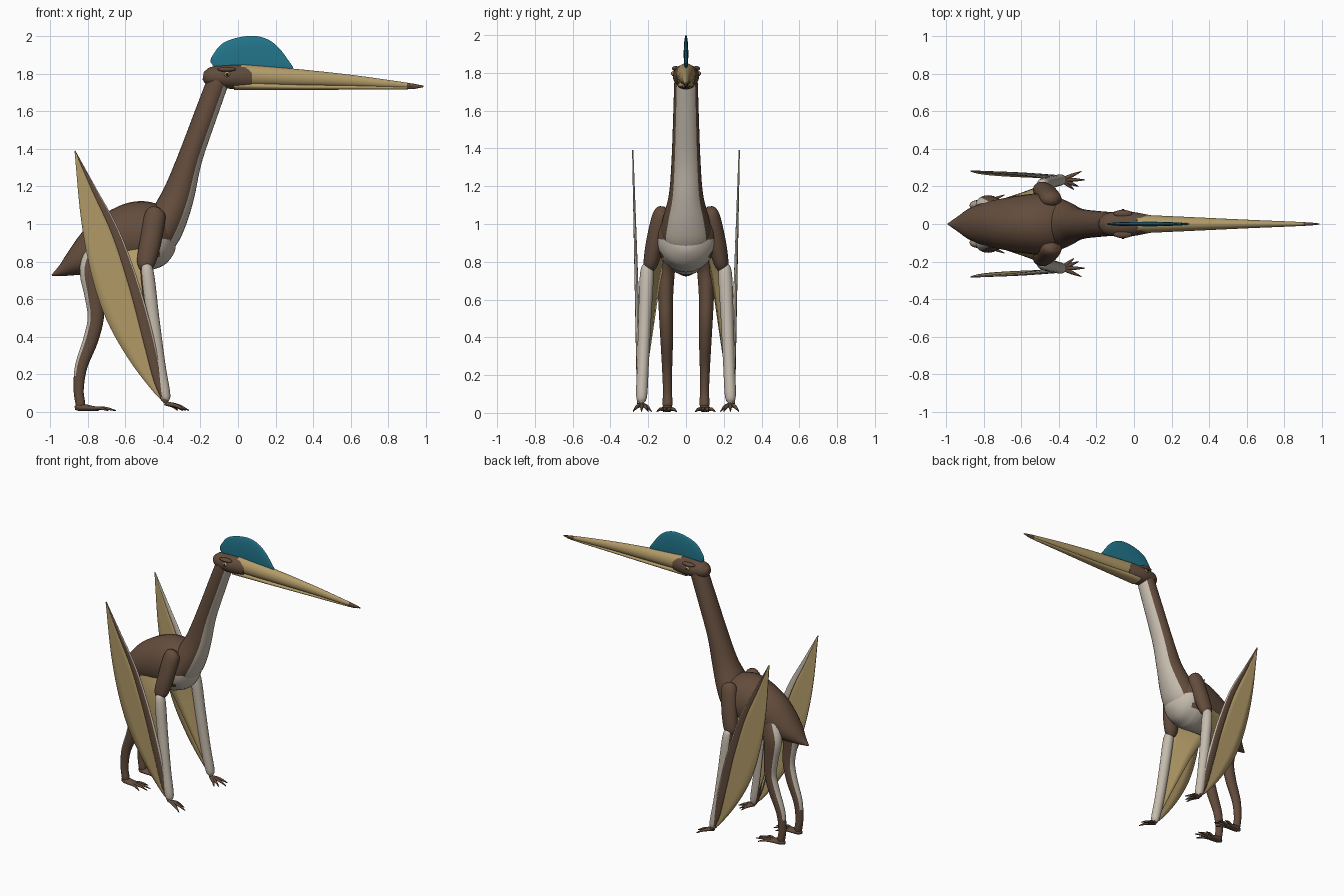
import bpy, bmesh, math
from mathutils import Vector

cube = bpy.data.objects.get("Cube")
if cube:
    bpy.data.objects.remove(cube, do_unlink=True)


def material(name, rgb):
    m = bpy.data.materials.new(name)
    m.use_nodes = True
    m.diffuse_color = (*rgb, 1)
    bsdf = next(n for n in m.node_tree.nodes if n.type == 'BSDF_PRINCIPLED')
    bsdf.inputs["Base Color"].default_value = (*rgb, 1)
    bsdf.inputs["Roughness"].default_value = 0.8
    return m


BROWN = material("brown hide", (.125, .073, .046))
PALE = material("pale underside", (.56, .50, .42))
TAN = material("tan membrane", (.45, .33, .14))
TEAL = material("teal crest", (.016, .18, .26))
DARK = material("dark claw", (.05, .03, .022))
BLACK = material("black pupil", (.01, .01, .01))


def smooth_path(pts, steps=5):
    """Catmull-Rom interpolation through tuples of any length."""
    pts = [Vector(p) for p in pts]
    ext = [pts[0] * 2 - pts[1]] + pts + [pts[-1] * 2 - pts[-2]]
    out = []
    for a, b, c, d in zip(ext, ext[1:], ext[2:], ext[3:]):
        for k in range(steps):
            t = k / steps
            out.append((b * 2 + (c - a) * t + (a * 2 - b * 5 + c * 4 - d) * t * t
                        + (b * 3 - a - c * 3 + d) * t ** 3) / 2)
    return out + [pts[-1]]


def finish(name, bm, mats, side=1):
    if side < 0:
        for v in bm.verts:
            v.co.y *= -1
    bmesh.ops.recalc_face_normals(bm, faces=bm.faces)
    me = bpy.data.meshes.new(name)
    bm.to_mesh(me)
    bm.free()
    for m in mats:
        me.materials.append(m)
    ob = bpy.data.objects.new(name, me)
    bpy.context.collection.objects.link(ob)
    bpy.ops.object.select_all(action='DESELECT')
    ob.select_set(True)
    bpy.context.view_layer.objects.active = ob
    bpy.ops.object.shade_smooth_by_angle(angle=math.radians(50))
    return ob


def loft(name, rings, mats, rule=None, side=1, n=28):
    """Elliptical tube; ring = x, y, z, half width, half depth. Angle 0 is
    sideways (+y), 90 is dorsal, 270 is ventral."""
    path = smooth_path(rings)
    bm = bmesh.new()
    loops = []
    for i, p in enumerate(path):
        q, r = path[max(i - 1, 0)], path[min(i + 1, len(path) - 1)]
        t = Vector((r - q)[:3]).normalized()
        s = Vector((0, 1, 0))
        s = (s - t * s.dot(t)).normalized()
        u = t.cross(s)
        c = Vector(p[:3])
        loops.append([bm.verts.new(c + s * max(p[3], .001) * math.cos(a) + u * max(p[4], .001) * math.sin(a))
                      for a in (2 * math.pi * k / n for k in range(n))])
    for la, lb in zip(loops, loops[1:]):
        for k in range(n):
            f = bm.faces.new((la[k], la[(k + 1) % n], lb[(k + 1) % n], lb[k]))
            if rule:
                f.material_index = int(rule((k + .5) * 360 / n, f.calc_center_median()))
    for end in (loops[0], loops[-1]):
        f = bm.faces.new(end)
        if rule:
            f.material_index = int(rule(90, f.calc_center_median()))
    return finish(name, bm, mats, side)


def stripe(center, half):
    return lambda a, c: abs((a - center + 180) % 360 - 180) < half


def sheet(name, edge_a, edge_b, mat, side, bands=4):
    """Thin skin stretched between two edges."""
    bm = bmesh.new()
    rows = []
    for a, b in zip(smooth_path(edge_a), smooth_path(edge_b)):
        rows.append([bm.verts.new(a.lerp(b, k / bands)) for k in range(bands + 1)])
    for r, q in zip(rows, rows[1:]):
        for k in range(bands):
            bm.faces.new((r[k], r[k + 1], q[k + 1], q[k]))
    bmesh.ops.remove_doubles(bm, verts=bm.verts, dist=.0005)
    ob = finish(name, bm, [mat], side)
    mod = ob.modifiers.new("thickness", 'SOLIDIFY')
    mod.thickness, mod.offset = .006, 0


def ball(name, pos, size, mat, side):
    bm = bmesh.new()
    bmesh.ops.create_uvsphere(bm, u_segments=16, v_segments=10, radius=1)
    for v in bm.verts:
        v.co = Vector(pos) + Vector(a * b for a, b in zip(v.co, size))
    finish(name, bm, [mat], side)


def toe(name, start, end, r, side):
    mid = Vector(start).lerp(Vector(end), .55) + Vector((0, 0, .008))
    loft(name, [(*start, r, r), (*mid, r * .8, r * .8), (*end, .002, .003)],
         [BROWN, DARK], lambda a, c: c.x > mid.x + .6 * (end[0] - mid.x), side, 10)


# Torso and neck
loft("body", [(-.99, 0, .727, .004, .004), (-.93, 0, .755, .045, .035), (-.87, 0, .79, .085, .07),
              (-.79, 0, .835, .115, .115), (-.68, 0, .895, .14, .155), (-.55, 0, .93, .16, .187),
              (-.46, 0, .93, .165, .182), (-.39, 0, .92, .14, .15), (-.345, 0, .915, .08, .09),
              (-.33, 0, .915, .01, .01)],
     [BROWN, PALE], lambda a, c: stripe(270, 50)(a, c) and c.x > -.8 or c.x > -.42 and c.z < .93)
loft("neck", [(-.47, 0, .83, .09, .06), (-.42, 0, .93, .135, .10), (-.37, 0, 1.03, .122, .1),
              (-.315, 0, 1.16, .09, .085), (-.255, 0, 1.35, .076, .066), (-.165, 0, 1.6, .067, .061),
              (-.11, 0, 1.75, .062, .058), (-.095, 0, 1.79, .055, .05)],
     [BROWN, PALE], stripe(270, 52))

# Head, jaws and crest
loft("head", [(-.185, 0, 1.79, .025, .022), (-.15, 0, 1.785, .055, .05), (-.06, 0, 1.783, .07, .062),
              (.02, 0, 1.783, .06, .064), (.075, 0, 1.782, .049, .058)], [BROWN])
tip = lambda a, c: c.x > .91
loft("upper_beak", [(.015, 0, 1.793, .05, .058), (.3, 0, 1.78, .037, .046), (.6, 0, 1.763, .023, .031),
                    (.9, 0, 1.738, .01, .014), (.988, 0, 1.732, .003, .004)], [TAN, BROWN], tip)
loft("lower_beak", [(-.02, 0, 1.737, .046, .025), (.3, 0, 1.729, .031, .016), (.6, 0, 1.727, .019, .012),
                    (.9, 0, 1.725, .008, .008), (.97, 0, 1.728, .003, .003)], [TAN, BROWN], tip)
loft("crest", [(-.135, 0, 1.845, .003, .02), (-.11, 0, 1.86, .008, .05), (-.05, 0, 1.88, .011, .09),
               (.05, 0, 1.9, .012, .1), (.12, 0, 1.895, .012, .097), (.19, 0, 1.87, .01, .073),
               (.25, 0, 1.845, .007, .035), (.29, 0, 1.828, .003, .008)], [TEAL])

# Wing finger line and trailing edge, side profile
finger = [(-.385, .05), (-.425, .17), (-.475, .38), (-.55, .66), (-.65, .95), (-.765, 1.18), (-.868, 1.39)]
trail = [(-.388, .05), (-.45, .106), (-.58, .277), (-.70, .49), (-.78, .73), (-.835, 1.02), (-.87, 1.387)]
lift = lambda x, z: (x, .243 + .028 * z, z)

for side, label in ((1, "left_"), (-1, "right_")):
    # Face
    ball(label + "brow", (-.06, .055, 1.823), (.05, .02, .013), BROWN, side)
    ball(label + "eye", (-.058, .067, 1.796), (.016, .01, .014), TAN, side)
    ball(label + "pupil", (-.058, .074, 1.796), (.008, .006, .008), BLACK, side)

    # Folded wing
    loft(label + "upper_arm", [(-.43, .115, 1.085, .015, .02), (-.44, .13, 1.05, .045, .055),
                               (-.465, .162, .91, .048, .057), (-.488, .185, .8, .04, .05),
                               (-.493, .195, .755, .025, .03)], [BROWN], side=side)
    loft(label + "forearm", [(-.49, .2, .79, .015, .015), (-.483, .207, .74, .036, .035),
                             (-.455, .218, .5, .034, .036), (-.42, .228, .25, .031, .034),
                             (-.39, .235, .09, .029, .03), (-.382, .235, .05, .012, .012)],
         [PALE, BROWN], stripe(270, 42), side)
    loft(label + "wing_finger",
         [(*lift(x, z), .016 - .009 * z, w) for (x, z), w in
          zip(finger, (.012, .025, .031, .029, .023, .014, .002))],
         [BROWN, PALE], stripe(225, 88), side, 16)
    sheet(label + "wing_membrane", [lift(*p) for p in finger], [lift(*p) for p in trail], TAN, side)
    sheet(label + "inner_membrane",
          [(-.395, .232, .09), (-.44, .22, .4), (-.485, .2, .74), (-.46, .15, .9)],
          [(-.41, .228, .1), (-.53, .185, .38), (-.67, .14, .68), (-.8, .1, .86)], TAN, side)
    wrist = (-.385, .235, .045)
    for i, (x, y) in enumerate(((-.295, .2), (-.262, .235), (-.28, .28), (-.32, .183))):
        toe(label + "hand_finger_%d" % (i + 1), wrist, (x, y, .008), .012, side)

    # Hind leg and foot
    loft(label + "hind_leg", [(-.73, .085, .87, .04, .07), (-.775, .105, .76, .047, .068),
                              (-.765, .108, .62, .04, .052), (-.757, .106, .5, .036, .043),
                              (-.785, .102, .38, .033, .04), (-.835, .1, .24, .027, .033),
                              (-.848, .098, .12, .024, .027), (-.84, .098, .05, .026, .026),
                              (-.835, .098, .015, .02, .025)],
         [BROWN, PALE], lambda a, c: stripe(270, 50)(a, c) and c.z > .2, side)
    loft(label + "foot", [(-.868, .098, .02, .008, .01), (-.84, .098, .024, .027, .02),
                          (-.77, .1, .018, .03, .013), (-.74, .1, .014, .012, .008)],
         [BROWN], side=side)
    for i, (x, y) in enumerate(((-.69, .05), (-.65, .085), (-.65, .12), (-.69, .155))):
        toe(label + "toe_%d" % (i + 1), (-.79, .088 + .008 * i, .018), (x, y, .007), .011, side)
